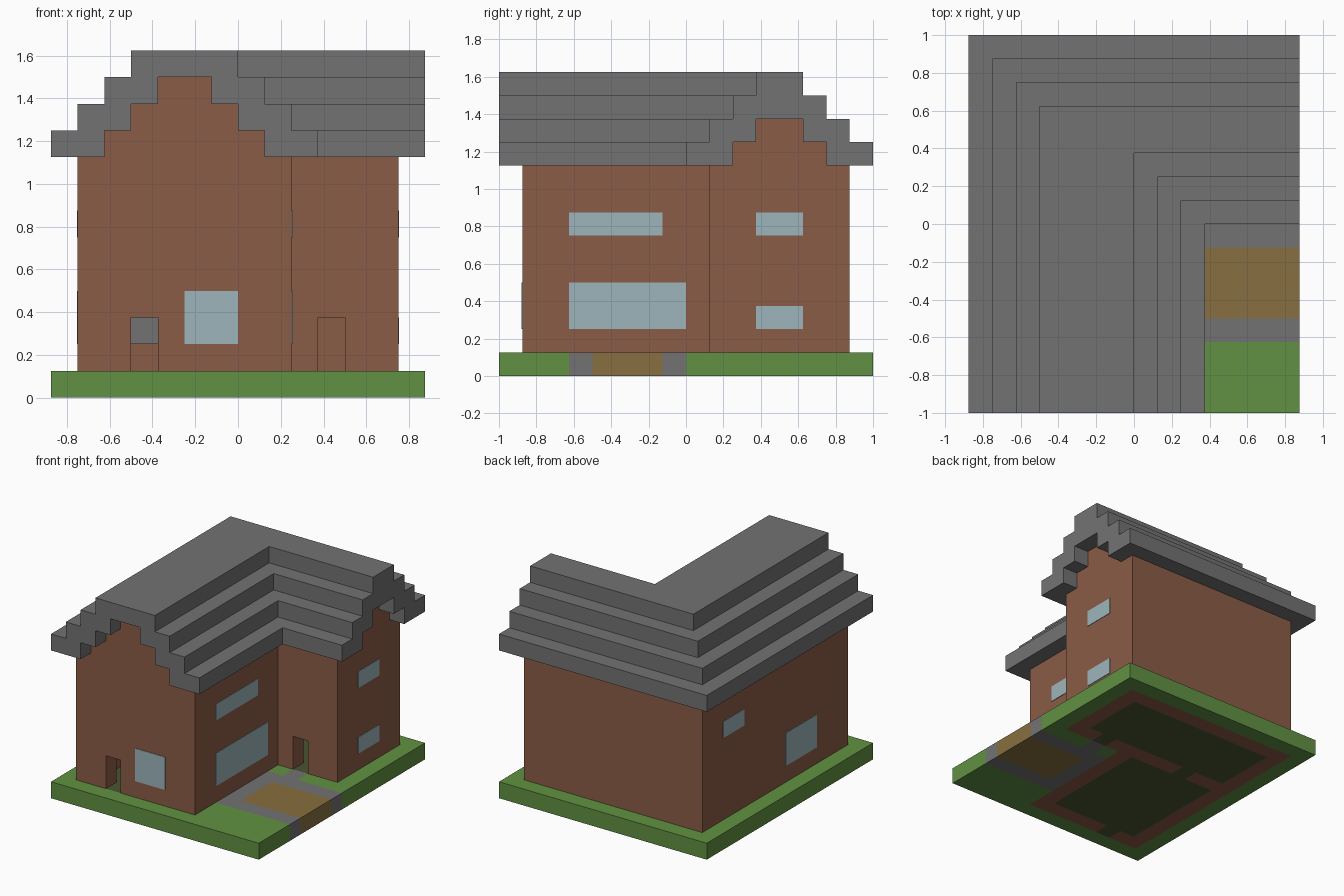
import bpy
import bmesh

cube = bpy.data.objects.get("Cube")
if cube:
    bpy.data.objects.remove(cube, do_unlink=True)

U = 0.125          # one building block
EAVE = 9 * U       # underside of the roof


def material(name, r, g, b):
    m = bpy.data.materials.new(name)
    m.use_nodes = True
    m.diffuse_color = (r, g, b, 1)
    bsdf = next(n for n in m.node_tree.nodes if n.type == 'BSDF_PRINCIPLED')
    bsdf.inputs["Base Color"].default_value = (r, g, b, 1)
    bsdf.inputs["Roughness"].default_value = 0.9
    return m


BRICK = material("brick", 0.258, 0.107, 0.061)
GREY = material("slate grey", 0.171, 0.171, 0.171)
GRASS = material("grass green", 0.119, 0.283, 0.054)
GLASS = material("window blue", 0.337, 0.46, 0.5)
OCHRE = material("ochre drive", 0.242, 0.159, 0.05)
OLIVE = material("olive floor", 0.07, 0.089, 0.03)


def prism(name, points, axis, a, b, mat):
    """Extrude a flat outline along an axis from a to b."""
    place = {'x': lambda p, t: (t, p[0], p[1]),
             'y': lambda p, t: (p[0], t, p[1]),
             'z': lambda p, t: (p[0], p[1], t)}[axis]
    bm = bmesh.new()
    rings = [[bm.verts.new(place(p, t)) for p in points] for t in (a, b)]
    for ring in rings:
        bm.faces.new(ring)
    n = len(points)
    for i in range(n):
        j = (i + 1) % n
        bm.faces.new((rings[0][i], rings[0][j], rings[1][j], rings[1][i]))
    bmesh.ops.recalc_face_normals(bm, faces=bm.faces)
    mesh = bpy.data.meshes.new(name)
    bm.to_mesh(mesh)
    bm.free()
    mesh.materials.append(mat)
    obj = bpy.data.objects.new(name, mesh)
    bpy.context.collection.objects.link(obj)
    return obj


def box(name, x0, x1, y0, y1, z0, z1, mat):
    return prism(name, [(x0, y0), (x1, y0), (x1, y1), (x0, y1)], 'z', z0, z1, mat)


def wall(name, axis, at, lo, hi, steps=0, doors=()):
    """One-block wall with door notches and an optional stepped gable."""
    pts = [(lo, 0)]
    for d in doors:
        pts += [(d, 0), (d, 3 * U), (d + U, 3 * U), (d + U, 0)]
    pts.append((hi, 0))
    right = []
    for k in range(steps + 1):
        z = EAVE + k * U
        right.append((hi - k * U, z))
        if k < steps:
            right.append((hi - (k + 1) * U, z))
    pts += right + [(lo + hi - p, z) for p, z in reversed(right)]
    prism(name, pts, axis, at, at + U, BRICK)


# Walls
wall("front_wall", 'y', -0.875, -0.75, 0.25, steps=3, doors=[-0.5])
wall("wing_end_wall", 'x', 0.625, 0.125, 0.875, steps=2)
wall("right_wall", 'x', -0.75, -0.75, 0.875)
wall("back_wall", 'y', 0.75, -0.625, 0.625)
wall("yard_wall", 'x', 0.125, -0.75, 0.125)
wall("wing_front_and_partition", 'y', 0.125, -0.625, 0.625, doors=[-0.375, 0.375])

# Indoor floors and thresholds
for name, x0, x1, y0, y1 in (("back_room_floor", -0.625, 0.625, 0.25, 0.75),
                             ("front_room_floor", -0.625, 0.125, -0.75, 0.125),
                             ("front_threshold", -0.5, -0.375, -0.875, -0.75),
                             ("inner_threshold", -0.375, -0.25, 0.125, 0.25),
                             ("wing_threshold", 0.375, 0.5, 0.125, 0.25)):
    box(name, x0, x1, y0, y1, 0, U, OLIVE)
box("indoor_shelf", -0.5, -0.375, 0, 0.125, 2 * U, 3 * U, GREY)

# Lawn: a border round the house, then the yard
prism("lawn_border", [(0.25, -1), (-0.875, -1), (-0.875, 1), (0.875, 1), (0.875, 0.125),
                      (0.75, 0.125), (0.75, 0.875), (-0.75, 0.875), (-0.75, -0.875),
                      (0.25, -0.875)], 'z', 0, U, GRASS)
box("lawn_yard", 0.25, 0.875, -1, -0.625, 0, U, GRASS)
box("lawn_strip_inner", 0.25, 0.375, 0, 0.125, 0, U, GRASS)
box("lawn_strip_outer", 0.5, 0.875, 0, 0.125, 0, U, GRASS)

# Drive with its paved edge and the path to the wing door
prism("drive_edge", [(0.25, -0.625), (0.875, -0.625), (0.875, -0.5), (0.375, -0.5),
                     (0.375, -0.125), (0.875, -0.125), (0.875, 0), (0.5, 0),
                     (0.5, 0.125), (0.375, 0.125), (0.375, 0), (0.25, 0)], 'z', 0, U, GREY)
box("drive", 0.375, 0.875, -0.5, -0.125, 0, U, OCHRE)


# Roof: stepped courses bent round the corner, closed by a flat ridge
def corner_strip(name, x0, x1, y0, y1, z):
    prism(name, [(x0, -1), (x1, -1), (x1, y0), (0.875, y0), (0.875, y1), (x0, y1)],
          'z', z, z + U, GREY)


for k in range(3):
    s, z = k * U, EAVE + k * U
    corner_strip(f"outer_roof_course_{k + 1}", s - 0.875, s - 0.625, 0.75 - s, 1 - s, z)
    corner_strip(f"inner_roof_course_{k + 1}", 0.125 - s, 0.375 - s, s, s + 0.25, z)
corner_strip("roof_ridge", -0.5, 0, 0.375, 0.625, EAVE + 3 * U)

# Windows: thin panes on the wall faces
T = 0.004
box("front_window", -0.25, 0, -0.875 - T, -0.875, 0.25, 0.5, GLASS)
for name, x, y0, y1, z0, z1 in (("yard_upper_window", 0.25, -0.625, -0.125, 0.75, 0.875),
                                ("yard_lower_window", 0.25, -0.625, 0, 0.25, 0.5),
                                ("wing_upper_window", 0.75, 0.375, 0.625, 0.75, 0.875),
                                ("wing_lower_window", 0.75, 0.375, 0.625, 0.25, 0.375),
                                ("right_upper_window", -0.75 - T, 0.375, 0.625, 0.75, 0.875),
                                ("right_lower_window", -0.75 - T, -0.5, -0.125, 0.25, 0.5)):
    box(name, x, x + T, y0, y1, z0, z1, GLASS)
